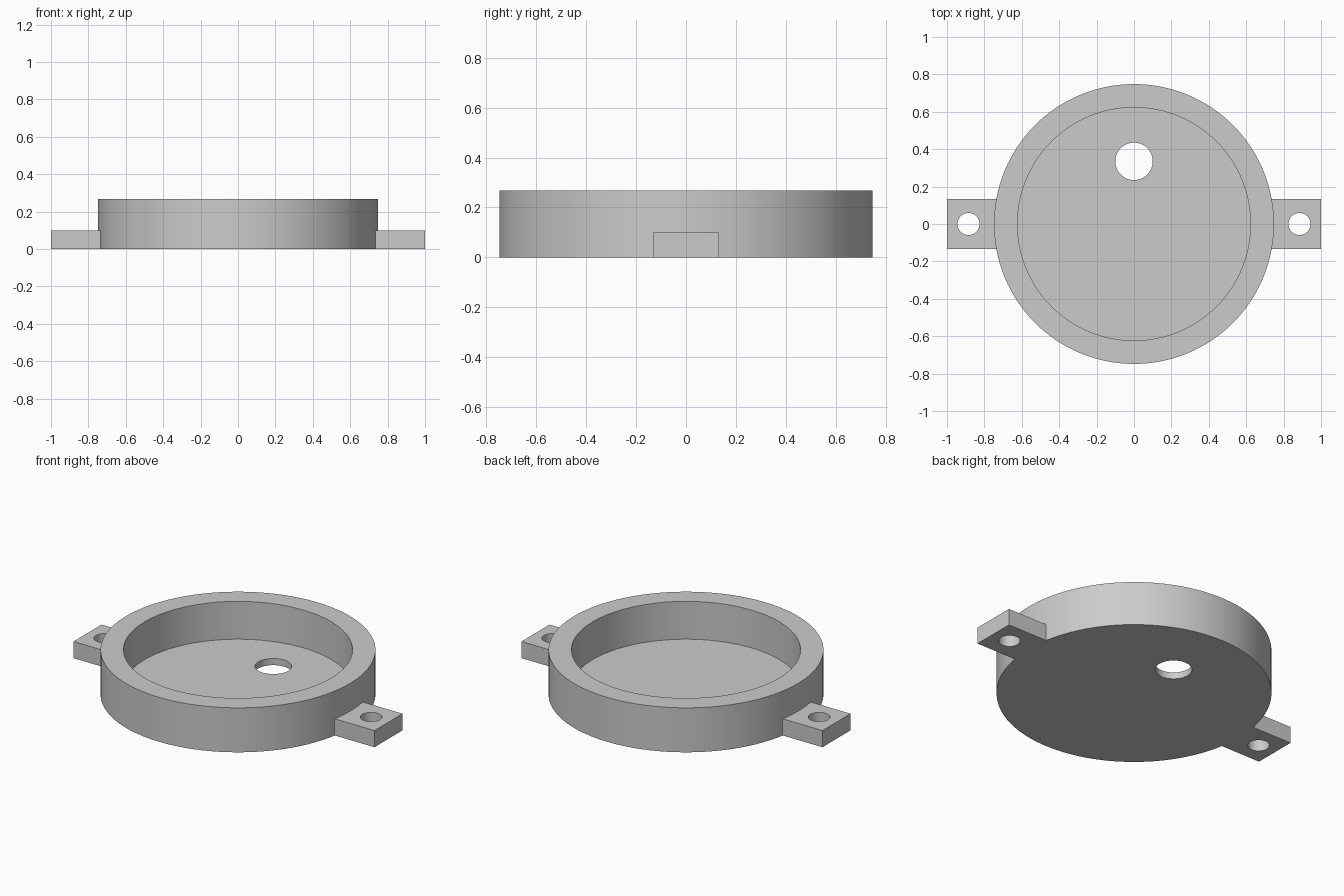
import bpy
import math

cube = bpy.data.objects.get("Cube")
if cube:
    bpy.data.objects.remove(cube, do_unlink=True)

OUTER_R, INNER_R = 0.748, 0.623
HEIGHT, FLOOR = 0.267, 0.04
LUG_HALF_WIDTH, LUG_HEIGHT = 0.133, 0.1

grey = bpy.data.materials.new("plain grey")
grey.use_nodes = True
colour = (0.6, 0.6, 0.6, 1)
grey.diffuse_color = colour
grey.node_tree.nodes["Principled BSDF"].inputs["Base Color"].default_value = colour


def cylinder(name, radius, low, high, x=0, y=0, sides=64):
    bpy.ops.mesh.primitive_cylinder_add(
        vertices=sides, radius=radius, depth=high - low,
        location=(x, y, (low + high) / 2))
    obj = bpy.context.object
    obj.name = name
    obj.data.materials.append(grey)
    return obj


def block(name, x0, x1, half_width, height):
    bpy.ops.mesh.primitive_cube_add(size=1, location=((x0 + x1) / 2, 0, height / 2))
    obj = bpy.context.object
    obj.name = name
    obj.scale = (abs(x1 - x0), 2 * half_width, height)
    bpy.ops.object.transform_apply(location=False, rotation=False, scale=True)
    obj.data.materials.append(grey)
    return obj


def combine(target, tool, operation):
    """Apply a boolean and discard the tool object."""
    tool.hide_render = True
    mod = target.modifiers.new(operation.lower(), "BOOLEAN")
    mod.object = tool
    mod.operation = operation
    mod.solver = "EXACT"
    bpy.context.view_layer.objects.active = target
    bpy.ops.object.modifier_apply(modifier=mod.name)
    bpy.data.objects.remove(tool, do_unlink=True)


# Round body
cup = cylinder("round_cup_with_lugs", OUTER_R, 0, HEIGHT, sides=128)

# Mounting lugs on both sides, each with a screw hole
for side, label in ((1, "left"), (-1, "right")):
    lug = block(label + "_lug", side * 0.67, side, LUG_HALF_WIDTH, LUG_HEIGHT)
    combine(cup, lug, "UNION")
    hole = cylinder(label + "_screw_hole", 0.059, -0.1, 0.2, x=side * 0.885)
    combine(cup, hole, "DIFFERENCE")

# Hollow interior and cable hole through the floor
combine(cup, cylinder("hollow", INNER_R, FLOOR, 0.5, sides=128), "DIFFERENCE")
combine(cup, cylinder("cable_hole", 0.1, -0.1, 0.2, y=0.335), "DIFFERENCE")

# Smooth curved walls, crisp rims
bpy.ops.object.select_all(action="DESELECT")
cup.select_set(True)
bpy.context.view_layer.objects.active = cup
bpy.ops.object.shade_smooth_by_angle(angle=math.radians(30))
